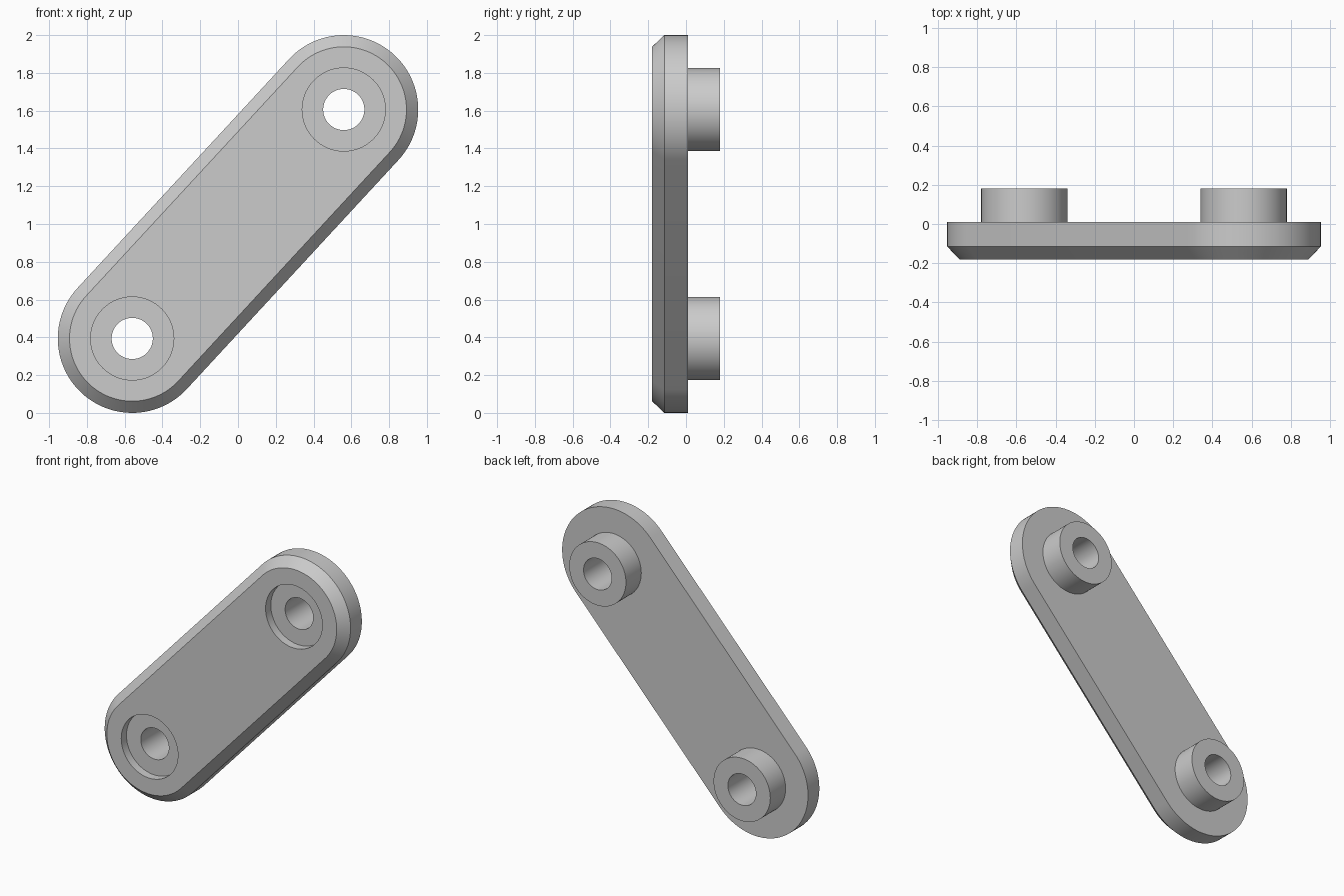
import bpy
import bmesh
from math import atan2, cos, sin, pi, radians

cube = bpy.data.objects.get("Cube")
if cube:
    bpy.data.objects.remove(cube, do_unlink=True)

EYE_X, EYE_Z = 0.56, 0.606          # eye offset from the middle of the link
FRONT, CHAMFER, BACK, BOSS_END = -0.18, -0.115, 0.01, 0.18
RECESS_FLOOR = -0.122
OUTER, FACE, BOSS, BORE = 0.394, 0.332, 0.22, 0.109
HALF = 48                           # segments in half a circle
tilt = atan2(EYE_Z, EYE_X)

bm = bmesh.new()


def ring(points, y):
    """Closed loop of vertices at depth y, with its edges."""
    verts = [bm.verts.new((x, y, z)) for x, z in points]
    edges = [bm.edges.new((v, verts[i - 1])) for i, v in enumerate(verts)]
    return verts, edges


def capsule(radius):
    points = []
    for side in (1, -1):
        start = tilt - pi / 2 if side > 0 else tilt + pi / 2
        for i in range(HALF + 1):
            a = start + pi * i / HALF
            points.append((side * EYE_X + radius * cos(a),
                           1 + side * EYE_Z + radius * sin(a)))
    return points


def circle(side, radius):
    return [(side * EYE_X + radius * cos(pi * i / HALF),
             1 + side * EYE_Z + radius * sin(pi * i / HALF))
            for i in range(2 * HALF)]


def loft(rings):
    for (a, _), (b, _) in zip(rings, rings[1:]):
        for i in range(len(a)):
            bm.faces.new((a[i - 1], a[i], b[i], b[i - 1]))


# Chamfered outer wall
wall = [ring(capsule(FACE), FRONT), ring(capsule(OUTER), CHAMFER),
        ring(capsule(OUTER), BACK)]
loft(wall)
front_edges, back_edges = list(wall[0][1]), list(wall[-1][1])

# Recess, bore and rear boss at each eye
for side in (1, -1):
    eye = [ring(circle(side, r), y) for r, y in (
        (BOSS, FRONT), (BOSS, RECESS_FLOOR), (BORE, RECESS_FLOOR),
        (BORE, BOSS_END), (BOSS, BOSS_END), (BOSS, BACK))]
    loft(eye)
    front_edges += eye[0][1]
    back_edges += eye[-1][1]

# Flat front and back faces around the eyes
for edges, y in ((front_edges, -1), (back_edges, 1)):
    bmesh.ops.triangle_fill(bm, use_beauty=True, edges=edges, normal=(0, y, 0))
bmesh.ops.recalc_face_normals(bm, faces=bm.faces[:])

mesh = bpy.data.meshes.new("link_plate")
bm.to_mesh(mesh)
bm.free()
link = bpy.data.objects.new("link_plate", mesh)
bpy.context.collection.objects.link(link)

# Plain grey finish
grey = bpy.data.materials.new("light_grey")
grey.use_nodes = True
colour = (0.6, 0.6, 0.6, 1)
grey.diffuse_color = colour
grey.node_tree.nodes["Principled BSDF"].inputs["Base Color"].default_value = colour
mesh.materials.append(grey)

bpy.ops.object.select_all(action="DESELECT")
link.select_set(True)
bpy.context.view_layer.objects.active = link
bpy.ops.object.shade_smooth_by_angle(angle=radians(30))
